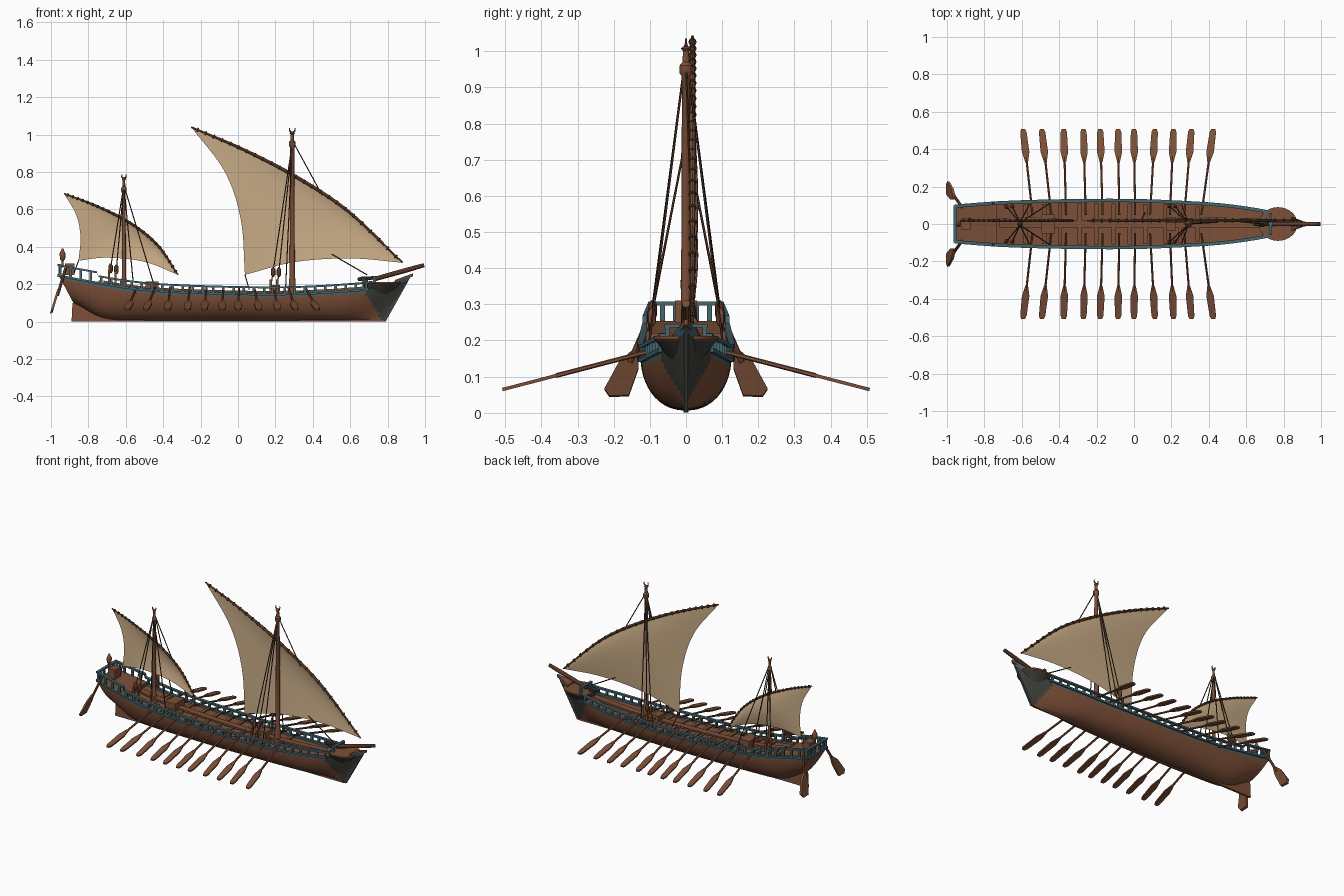
import bpy, bmesh, math
from mathutils import Vector as V

if "Cube" in bpy.data.objects:
    bpy.data.objects.remove(bpy.data.objects["Cube"])

def material(name, r, g, b):
    m = bpy.data.materials.new(name)
    m.diffuse_color = (r, g, b, 1)
    m.use_nodes = True
    m.node_tree.nodes["Principled BSDF"].inputs["Base Color"].default_value = m.diffuse_color
    return m

WOOD = material("brown wood", .205, .08, .04)
TEAL = material("teal paint", .06, .135, .16)
DARK = material("dark tar", .05, .053, .043)
ROPE = material("dark rope", .075, .036, .02)
CLOTH = material("tan sailcloth", .58, .41, .24)

class Part:
    """Collects simple solids into one named object."""
    def __init__(self):
        self.bm = bmesh.new()

    def loft(self, rings, closed=True, caps=True):
        rows = [[self.bm.verts.new(p) for p in r] for r in rings]
        for a, b in zip(rows, rows[1:]):
            for i in range(len(a) if closed else len(a) - 1):
                j = (i + 1) % len(a)
                self.bm.faces.new((a[i], a[j], b[j], b[i]))
        if caps:
            self.bm.faces.new(rows[0][::-1])
            self.bm.faces.new(rows[-1])

    def tube(self, pts, radii, n=8):
        pts = [V(p) for p in pts]
        if not isinstance(radii, (list, tuple)):
            radii = [radii] * len(pts)
        rings = []
        for i, p in enumerate(pts):
            d = (pts[min(i + 1, len(pts) - 1)] - pts[max(i - 1, 0)]).normalized()
            u = d.cross(V((0, 1, 0)) if abs(d.y) < .8 else V((1, 0, 0))).normalized()
            w = d.cross(u)
            rings.append([p + radii[i] * (u * math.cos(2 * math.pi * k / n) + w * math.sin(2 * math.pi * k / n)) for k in range(n)])
        self.loft(rings)

    def turned(self, x, y, profile, n=12):
        self.tube([(x, y, z) for r, z in profile], [r for r, z in profile], n)

    def plate(self, pts, off):
        off = V(off)
        self.loft([[V(p) - off / 2 for p in pts], [V(p) + off / 2 for p in pts]])

    def box(self, x, y, z, sx, sy, sz):
        self.plate([(x + a * sx / 2, y + b * sy / 2, z) for a, b in ((-1, -1), (1, -1), (1, 1), (-1, 1))], (0, 0, sz))

    def beam(self, path, w, h):
        self.loft([[(x, y - w / 2, z - h / 2), (x, y + w / 2, z - h / 2), (x, y + w / 2, z + h / 2), (x, y - w / 2, z + h / 2)] for x, y, z in path])

    def done(self, name, mats, mirror=False, rule=None):
        bmesh.ops.recalc_face_normals(self.bm, faces=self.bm.faces)
        me = bpy.data.meshes.new(name)
        ob = bpy.data.objects.new(name, me)
        for m in (mats if isinstance(mats, list) else [mats]):
            me.materials.append(m)
        if rule:
            for f in self.bm.faces:
                f.material_index = rule(f)
        self.bm.to_mesh(me)
        bpy.context.collection.objects.link(ob)
        if mirror:
            ob.modifiers.new("mirror", 'MIRROR').use_axis = (False, True, False)
        bpy.context.view_layer.objects.active = ob
        bpy.ops.object.select_all(action='DESELECT')
        ob.select_set(True)
        bpy.ops.object.shade_smooth_by_angle(angle=math.radians(35))
        return ob

def hermite(t, x):
    """Smooth curve y(x) through a table of (x, y)."""
    n = len(t) - 1
    slope = lambda i: (t[min(i + 1, n)][1] - t[max(i - 1, 0)][1]) / (t[min(i + 1, n)][0] - t[max(i - 1, 0)][0])
    i = max(0, min(n - 1, sum(1 for p in t if p[0] <= x) - 1))
    h = t[i + 1][0] - t[i][0]
    u = (x - t[i][0]) / h
    return ((1 + 2 * u) * (1 - u) ** 2 * t[i][1] + u * (1 - u) ** 2 * h * slope(i)
            + u * u * (3 - 2 * u) * t[i + 1][1] + u * u * (u - 1) * h * slope(i + 1))

def curve(pts, t):
    n = len(pts) - 1
    return V([hermite([(i / n, p[k]) for i, p in enumerate(pts)], t) for k in range(3)])

def span(a, b, n):
    return [a + (b - a) * i / n for i in range(n + 1)]

width = lambda x: hermite([(-.96, .095), (-.7, .114), (-.35, .124), (0, .125), (.3, .113), (.5, .098), (.7, .068), (.85, .034), (.93, .005)], x)
sheer = lambda x: hermite([(-.96, .25), (-.8, .22), (-.6, .186), (-.4, .166), (0, .152), (.3, .152), (.6, .168), (.75, .187), (.93, .25)], x)
keel_z = lambda x: hermite([(-.96, .1), (-.86, .06), (-.7, .015), (-.6, .008), (0, .006), (.93, .01)], x)
step = lambda a, b, x: (lambda u: u * u * (3 - 2 * u))(max(0, min(1, (x - a) / (b - a))))

# hull shell, with teal top strake and tarred bow
hull = Part()
rings = []
for x in span(-.96, .93, 72):
    bow, stern, ring = step(.45, .93, x), step(-.7, -.96, x), []
    for k in range(-13, 14):
        a = abs(k) / 13 * math.pi / 2
        h = 1 - math.cos(a)
        y = math.copysign(width(x) * math.sin(a) ** (.9 + .7 * bow), k) if k else 0
        ring.append((x - .15 * bow * (1 - h) + .08 * stern * (1 - h), y, keel_z(x) + (sheer(x) - keel_z(x)) * h))
    rings.append(ring)
hull.loft(rings, closed=False, caps=True)
def hull_colour(f):
    c = f.calc_center_median()
    if c.x > .77 - .55 * c.z and c.z < .21:
        return 2
    return 1 if -.955 < c.x and c.z > sheer(c.x) - .022 else 0
hull.done("hull", [WOOD, TEAL, DARK], rule=hull_colour)

# keel and stern fin
keel = Part()
keel.box(-.06, 0, .006, 1.66, .012, .012)
keel.plate([(-.89, 0, 0), (-.6, 0, 0), (-.6, 0, .02), (-.84, 0, .1), (-.885, 0, .1)], (0, .014, 0))
keel.done("keel", WOOD)
stem = Part()
stem.plate([(.77, 0, .002), (.79, 0, .002), (.915, 0, .225), (.89, 0, .225)], (0, .012, 0))
stem.done("stem_post", DARK)

# decks
deck = Part()
for a, b, dz in ((-.95, .72, -.012), (-.95, -.74, .006)):
    deck.loft([[(x, s * (width(x) - .004), sheer(x) + dz) for s in (-1, 1)] for x in span(a, b, 30)], closed=False, caps=False)
deck.box(-.74, 0, .205, .01, .22, .03)
deck.done("deck", WOOD)

# rowing benches, gangway and deck fittings
OUT = [-.59, -.49, -.375, -.27, -.18, -.085, 0, .11, .21, .305, .42]
IN = [-.55, -.45, -.365, -.26, -.17, -.08, .005, .09, .195, .275, .37]
fit = Part()
for x in IN:
    fit.box(x - .03, 0, sheer(x) + .004, .022, 2 * width(x) - .03, .008)
fit.beam([(x, 0, sheer(x) + .008) for x in span(-.72, .68, 30)], .04, .012)
fit.box(-.46, 0, .19, .07, .1, .05)
fit.box(-.9, 0, .28, .05, .06, .06)
fit.box(.2, 0, .17, .05, .07, .05)
fit.done("deck_fittings", WOOD)

# bow platform on a flared tarred base
oval = lambda cx, rx, ry, z: [(cx + rx * math.cos(i * math.pi / 14), ry * math.sin(i * math.pi / 14), z) for i in range(28)]
flare = Part()
flare.loft([oval(.74, .06, .025, .125), oval(.755, .08, .058, .165), oval(.77, .1, .085, .2)])
flare.done("bow_flare", DARK)
plat = Part()
plat.loft([oval(.77, .1, .086, .2), oval(.77, .104, .09, .204), oval(.77, .104, .09, .212)])
plat.plate([(.84, .03, .215), (.84, -.03, .215), (.935, -.005, .25), (.935, .005, .25)], (0, 0, .016))
plat.tube([(.72, 0, .225), (.9, 0, .275), (.995, 0, .302)], [.012, .013, .011], 10)
plat.done("bow_platform_and_bowsprit", WOOD)

# gunwale, rails and posts
rail = Part()
rail_h = lambda x: .052 if x < -.75 else .033
edge = lambda x, dz: (x, width(x), sheer(x) + dz)
rail.beam([edge(x, -.004) for x in span(-.955, .7, 50)], .018, .012)
for a, b in ((-.96, -.75), (-.745, .72)):
    rail.beam([edge(x, rail_h(x)) for x in span(a, b, 40)], .018, .01)
for i in range(31):
    x = -.95 + .0545 * i
    rail.box(x, width(x), sheer(x) + rail_h(x) / 2, .014, .011, rail_h(x))
for y in (.03, .065):
    rail.box(-.953, y, .275, .011, .013, .05)
rail.box(-.955, .05, .302, .018, .1, .01)
rail.box(-.955, .05, .246, .018, .1, .016)
rail.box(.73, .03, .24, .016, .06, .01)
rail.box(.73, .052, .225, .014, .012, .035)
rail.done("railing", TEAL, mirror=True)

# swivel gun on the bow
gun = Part()
gun.tube([(.64, 0, .225), (.66, 0, .228), (.76, 0, .238)], [.009, .012, .007], 10)
gun.box(.68, 0, .205, .03, .03, .04)
gun.done("bow_gun", DARK)

# oars
oars = Part()
for xi, xo in zip(IN, OUT):
    at = lambda y, dx=0: V((xi + (xo - xi) * (y - .12) / .36 + dx, y, .196 - .26 * y))
    oars.tube([at(.05), at(.36)], .0065, 6)
    oars.plate([at(.33, -.007), at(.385, -.02), at(.49, -.017), at(.508, -.01), at(.508, .01), at(.49, .017), at(.385, .02), at(.33, .007)], (0, .002, .009))
oars.done("oars", WOOD, mirror=True)

# steering oars
steer = Part()
blade = [(.13, .175), (.15, .17), (.185, .14), (.226, .065), (.212, .045), (.158, .047), (.132, .12)]
steer.plate([(-.955 - .3 * (.19 - z), y, z) for y, z in blade], (.014, 0, .004))
steer.tube([(-.92, .09, .29), (-.965, .155, .14)], .008, 8)
steer.done("steering_oars", WOOD, mirror=True)

# stern lantern
lamp = Part()
lamp.turned(-.938, 0, [(.006, .29), (.006, .325), (.014, .335), (.016, .365), (.009, .378), (.004, .392)])
lamp.done("stern_lantern", WOOD)

# masts with collars and crescent finials
for name, x, top, r in (("main_mast", .29, 1.0, .014), ("mizzen_mast", -.61, .755, .011)):
    m = Part()
    m.turned(x, 0, [(r * 1.4, .14), (r * 1.3, .22), (r, .24), (r * .8, top - .07), (r * 1.3, top - .06), (r * 1.3, top - .04),
                    (r * .7, top - .03), (r * .6, top), (r, top + .008), (r * .3, top + .016)])
    c = r * 1.1
    arc = [math.radians(d) for d in range(-215, 36, 25)]
    m.tube([(x + c * math.cos(a), 0, top + .012 + c + c * math.sin(a)) for a in arc], [.002 + .0028 * math.sin(i / 10 * math.pi) for i in range(11)], 6)
    m.done(name, WOOD)

# lateen sails with their yards and lacing
def lateen(name, yard, leech, foot, r):
    yard, leech, foot = ([(x, .018, z) for x, z in c] for c in (yard, leech, foot))
    sail, n = Part(), 20
    rows = []
    for s in span(0, .999, n):
        row = []
        for t in span(0, 1, n):
            p = curve(yard, s).lerp(curve(foot, s), t)
            p += (1 - s) * (curve(leech, t) - V(leech[0]).lerp(V(leech[-1]), t))
            p.y += .016 * math.sin(math.pi * s) * math.sin(math.pi * t)
            row.append(p)
        rows.append(row)
    sail.loft(rows, closed=False, caps=False)
    sail.done(name + "_sail", CLOTH)
    spar = Part()
    spar.tube([curve(yard, s) for s in span(0, 1, 24)], [r * (.5 + .5 * math.sin(math.pi * s)) for s in span(0, 1, 24)])
    spar.done(name + "_yard", WOOD)
    lace = Part()
    for s in span(.03, .97, 24):
        p, d = curve(yard, s), (curve(yard, s + .01) - curve(yard, s - .01)).normalized() * .004
        lace.tube([p - d, p + d], r * 1.2, 8)
    lace.done(name + "_lacing", ROPE)

lateen("main", [(-.25, 1.04), (.03, .92), (.31, .775), (.59, .59), (.88, .315)],
       [(-.25, 1.04), (-.07, .8), (.015, .545), (.037, .25)], [(.037, .25), (.3, .318), (.6, .338), (.88, .315)], .009)
lateen("mizzen", [(-.93, .685), (-.76, .62), (-.58, .53), (-.43, .41), (-.32, .25)],
       [(-.93, .685), (-.865, .57), (-.842, .45), (-.853, .326)], [(-.853, .326), (-.7, .342), (-.5, .32), (-.32, .25)], .007)

# shrouds and stays
ropes, blocks = Part(), Part()
for mx, top, feet in ((.29, .95, (.175, .21, .255)), (-.61, .73, (-.69, -.655, -.56, -.45))):
    for x in feet:
        low = V((x, width(x) - .012, sheer(x) + .03))
        high = V((mx, .006, top))
        ropes.tube([low, high], .0032, 5)
        if x in feet[:2]:
            p = low.lerp(high, .11)
            blocks.tube([p - V((0, 0, .026)), p - V((0, 0, .014)), p + V((0, 0, .014)), p + V((0, 0, .026))], [.005, .012, .012, .004], 8)
            blocks.box(x, low.y, low.z + .01, .012, .01, .07)
ropes.done("shrouds", ROPE, mirror=True)
blocks.done("shroud_blocks", WOOD, mirror=True)
stays = Part()
stays.tube([(.295, 0, .96), (.45, .01, .675)], .0032, 5)
stays.tube([(.5, .02, .36), (.69, 0, .25)], .0035, 5)
stays.tube([(.037, .018, .25), (.06, .06, .17)], .003, 5)
stays.tube([(-.853, .018, .326), (-.88, .03, .25)], .003, 5)
stays.done("stays_and_sheets", ROPE)
